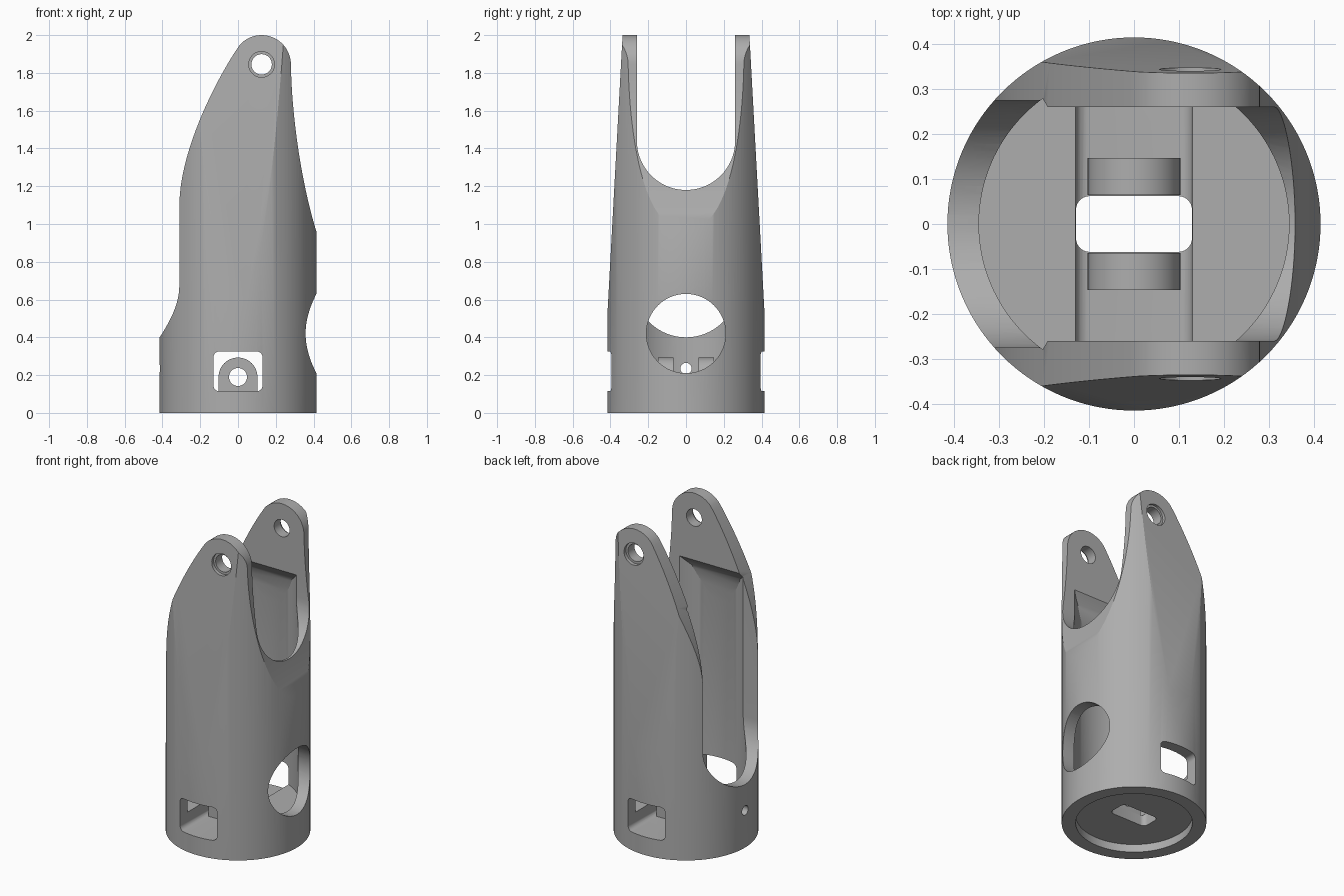
import bpy, bmesh
from math import cos, sin, radians
from mathutils import Vector
from mathutils.geometry import interpolate_bezier

cube = bpy.data.objects.get("Cube")
if cube:
    bpy.data.objects.remove(cube, do_unlink=True)

grey = bpy.data.materials.new("plain grey")
grey.use_nodes = True
GREY = (0.42, 0.42, 0.42, 1)
grey.diffuse_color = GREY
grey.node_tree.nodes["Principled BSDF"].inputs["Base Color"].default_value = GREY

R = 0.415      # outer radius
BORE = 0.345   # inner radius
FLOOR = 0.2    # top of the inner floor


def arc(cx, cy, r, start, end, steps=24):
    angles = [radians(start + (end - start) * i / steps) for i in range(steps + 1)]
    return [(cx + r * cos(a), cy + r * sin(a)) for a in angles]


def circle(cx, cy, r, steps=48):
    return arc(cx, cy, r, 0, 360, steps)[:-1]


def bezier(a, b, c, d, steps=24):
    pts = interpolate_bezier(*[Vector((p[0], p[1], 0)) for p in (a, b, c, d)], steps)
    return [(p.x, p.y) for p in pts]


def rounded_rect(x0, x1, y0, y1, r):
    return (arc(x1 - r, y1 - r, r, 0, 90, 6) + arc(x0 + r, y1 - r, r, 90, 180, 6)
            + arc(x0 + r, y0 + r, r, 180, 270, 6) + arc(x1 - r, y0 + r, r, 270, 360, 6))


def u_slot(half, bottom, top):
    return arc(0, bottom + half, half, 180, 360, 40) + [(half, top), (-half, top)]


def prism(name, profile, axis, start, end):
    """Extrude a closed 2D profile along one axis."""
    place = {"X": lambda u, v, t: (t, u, v),
             "Y": lambda u, v, t: (u, t, v),
             "Z": lambda u, v, t: (u, v, t)}[axis]
    bm = bmesh.new()
    rings = [[bm.verts.new(place(u, v, t)) for u, v in profile] for t in (start, end)]
    for ring in rings:
        bm.faces.new(ring)
    for i in range(len(profile)):
        j = (i + 1) % len(profile)
        bm.faces.new((rings[0][i], rings[0][j], rings[1][j], rings[1][i]))
    bmesh.ops.recalc_face_normals(bm, faces=bm.faces)
    mesh = bpy.data.meshes.new(name)
    bm.to_mesh(mesh)
    bm.free()
    mesh.materials.append(grey)
    obj = bpy.data.objects.new(name, mesh)
    bpy.context.collection.objects.link(obj)
    return obj


def combine(target, tool, operation="DIFFERENCE"):
    """Apply a boolean and discard the tool."""
    tool.hide_render = True
    mod = target.modifiers.new("cut", "BOOLEAN")
    mod.operation = operation
    mod.solver = "EXACT"
    mod.object = tool
    bpy.context.view_layer.objects.active = target
    bpy.ops.object.modifier_apply(modifier=mod.name)
    bpy.data.objects.remove(tool, do_unlink=True)


# Outer shell: cylinder trimmed by the arm outline and by tapering flats
body = prism("forked_tube_body", circle(0, 0, R, 128), "Z", 0, 2)
outline = ([(0.5, -0.1), (0.5, 0.96)]
           + bezier((0.415, 0.96), (0.34, 1.2), (0.285, 1.55), (0.28, 1.845))
           + arc(0.125, 1.845, 0.155, 0, 138)[1:]
           + bezier((0.01, 1.95), (-0.12, 1.76), (-0.3, 1.4), (-0.31, 1.12))[1:]
           + [(-0.5, 1.12), (-0.5, -0.1)])
combine(body, prism("arm_outline", outline, "Y", -0.6, 0.6), "INTERSECT")
half_taper = [(0.5, -0.1), (0.5, 0.45), (0.42, 0.45), (0.333, 2.05)]
taper = half_taper + [(-y, z) for y, z in reversed(half_taper)]
combine(body, prism("arm_taper", taper, "X", -0.6, 0.6), "INTERSECT")

# Inner bore with a sloping roof under each arm
bore = prism("bore", circle(0, 0, BORE, 128), "Z", FLOOR, 1.58)
half_roof = [(0.4, 0.1), (0.4, 1.0), (0.325, 1.42), (0.3, 1.52), (0.25, 1.59)]
roof = half_roof + [(-y, z) for y, z in reversed(half_roof)]
combine(bore, prism("bore_roof", roof, "X", -0.6, 0.6), "INTERSECT")
combine(body, bore)

# Fork gap and the longer slot in the -x wall
combine(body, prism("fork_gap", u_slot(0.26, 1.18, 2.2), "X", -0.6, 0.6))
combine(body, prism("long_slot", u_slot(0.275, 0.4, 2.3), "X", -0.7, -0.2))

# Round side port and small cable hole
combine(body, prism("side_port", circle(0, 0.42, 0.21, 64), "X", 0.1, 0.6))
combine(body, prism("cable_hole", circle(0, 0.235, 0.03, 24), "X", -0.6, -0.2))

# Front and back windows joined by a channel across the floor
combine(body, prism("window_channel", rounded_rect(-0.13, 0.13, 0.115, 0.325, 0.03),
                    "Y", -0.6, 0.6))
combine(body, prism("floor_slot", rounded_rect(-0.129, 0.129, -0.062, 0.062, 0.03),
                    "Z", -0.1, 0.16))
combine(body, prism("base_recess", circle(0, 0, 0.335, 96), "Z", -0.1, 0.05))

# Arched lugs standing in the channel
lug_shape = arc(0, 0.19, 0.103, 0, 180) + [(-0.103, 0.09), (0.103, 0.09)]
for side in (-1, 1):
    lug = prism("lug", lug_shape, "Y", side * 0.065, side * 0.147)
    combine(lug, prism("lug_hole", circle(0, 0.19, 0.048, 32), "Y", -0.5, 0.5))
    combine(body, lug, "UNION")

# Pivot holes with shallow outer counterbores
combine(body, prism("pivot_hole", circle(0.125, 1.845, 0.054), "Y", -0.6, 0.6))
for side in (-1, 1):
    combine(body, prism("counterbore", circle(0.125, 1.845, 0.068),
                        "Y", side * 0.325, side * 0.6))

bpy.ops.object.select_all(action="DESELECT")
body.select_set(True)
bpy.context.view_layer.objects.active = body
bpy.ops.object.shade_smooth_by_angle(angle=radians(25))
